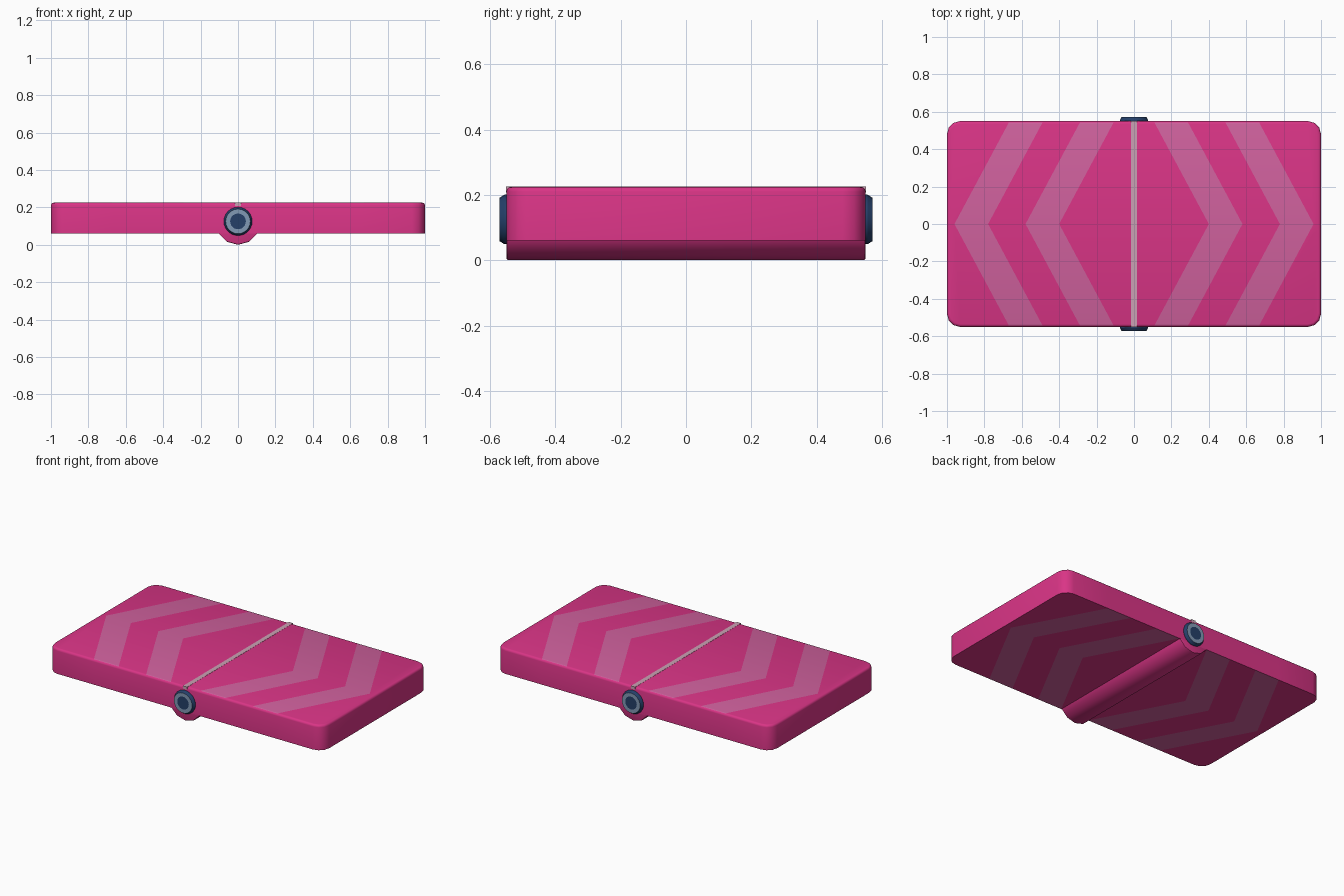
import bpy, bmesh
from math import pi, sin, cos, radians
from mathutils import Vector

cube = bpy.data.objects.get("Cube")
if cube:
    bpy.data.objects.remove(cube, do_unlink=True)


def material(name, rgb):
    m = bpy.data.materials.new(name)
    m.use_nodes = True
    m.diffuse_color = (*rgb, 1)
    m.node_tree.nodes["Principled BSDF"].inputs["Base Color"].default_value = (*rgb, 1)
    return m


PINK = material("hot pink", (0.70, 0.035, 0.24))
STRIPE = material("pale pink stripe", (0.63, 0.12, 0.34))
SEAM = material("seam grey pink", (0.60, 0.36, 0.46))
NAVY = material("navy blue", (0.018, 0.05, 0.14))
STEEL = material("steel blue", (0.22, 0.32, 0.46))


def finish(bm, name, *mats):
    mesh = bpy.data.meshes.new(name)
    bmesh.ops.recalc_face_normals(bm, faces=bm.faces)
    bm.to_mesh(mesh)
    bm.free()
    obj = bpy.data.objects.new(name, mesh)
    bpy.context.collection.objects.link(obj)
    for m in mats:
        mesh.materials.append(m)
    return obj


def smooth(obj, angle):
    bpy.ops.object.select_all(action="DESELECT")
    bpy.context.view_layer.objects.active = obj
    obj.select_set(True)
    bpy.ops.object.shade_smooth_by_angle(angle=radians(angle))


def mirror(obj, *axes):
    mod = obj.modifiers.new("Mirror", "MIRROR")
    mod.use_axis = [a in axes for a in "XYZ"]


def cut(bm, point, normal, clear=False):
    bmesh.ops.bisect_plane(bm, geom=bm.verts[:] + bm.edges[:] + bm.faces[:],
                           plane_co=point, plane_no=normal, clear_inner=clear)


# Slab: one quarter with rounded corner, mirrored twice
HX, HY, Z0, Z1 = 1.0, 0.55, 0.06, 0.225
bm = bmesh.new()
bmesh.ops.create_cube(bm, size=1)
for v in bm.verts:
    v.co = (v.co.x * 2 * HX, v.co.y * 2 * HY, Z0 if v.co.z < 0 else Z1)
upright = [e for e in bm.edges if abs(e.verts[0].co.z - e.verts[1].co.z) > 0.1]
bmesh.ops.bevel(bm, geom=upright, offset=0.07, segments=3, profile=0.5, affect="EDGES")
rim = [e for e in bm.edges if all(v.co.z > Z1 - 0.001 for v in e.verts)]
bmesh.ops.bevel(bm, geom=rim, offset=0.015, segments=3, profile=0.5, affect="EDGES")
cut(bm, (0, 0, 0), (1, 0, 0), True)
cut(bm, (0, 0, 0), (0, 1, 0), True)

# Chevrons: cut along slanted lines, coloured on top and bottom
SLOPE = 0.536
BANDS = [(0.40, 0.58), (0.78, 0.96)]
for band in BANDS:
    for x in band:
        cut(bm, (x, 0, 0), Vector((1, SLOPE, 0)).normalized())
bm.normal_update()
for f in bm.faces:
    c = f.calc_center_median()
    u = c.x + SLOPE * c.y
    if abs(f.normal.z) > 0.8 and any(a < u < b for a, b in BANDS):
        f.material_index = 1
slab = finish(bm, "slab", PINK, STRIPE)
mirror(slab, "X", "Y")
smooth(slab, 40)

# Seam strip between the two halves
bm = bmesh.new()
bmesh.ops.create_cube(bm, size=1)
for v in bm.verts:
    v.co = (v.co.x * 0.03, v.co.y * 2 * (HY + 0.001), 0.217 + v.co.z * 0.018)
finish(bm, "seam_strip", SEAM)

# Hinge barrel: lower half of a twelve sided tube
bm = bmesh.new()
RB = 0.12
rim = [bm.verts.new((RB * sin(a), -HY, RB - RB * cos(a)))
       for a in [k * pi / 6 for k in range(-3, 4)]]
face = bm.faces.new(rim)
ext = bmesh.ops.extrude_face_region(bm, geom=[face])["geom"]
bmesh.ops.translate(bm, vec=(0, 2 * HY, 0), verts=[g for g in ext if isinstance(g, bmesh.types.BMVert)])
ends = [e for e in bm.edges if abs(e.verts[0].co.y - e.verts[1].co.y) < 0.01]
bmesh.ops.bevel(bm, geom=ends, offset=0.006, segments=2, profile=0.5, affect="EDGES")
barrel = finish(bm, "hinge_barrel", PINK)
smooth(barrel, 40)

# Hinge caps: turned profile with a pale ring on the face
bm = bmesh.new()
SIDES, CZ = 24, 0.125
profile = [(0.076, 0.54), (0.076, 0.556), (0.066, 0.572), (0.042, 0.572)]
rings = [[bm.verts.new((r * cos(t), -y, CZ + r * sin(t)))
          for t in [2 * pi * k / SIDES for k in range(SIDES)]] for r, y in profile]
for i in range(len(rings) - 1):
    for k in range(SIDES):
        n = (k + 1) % SIDES
        f = bm.faces.new((rings[i][k], rings[i][n], rings[i + 1][n], rings[i + 1][k]))
        f.material_index = int(i == 2)
bm.faces.new(rings[-1])
bm.faces.new(rings[0])
caps = finish(bm, "hinge_caps", NAVY, STEEL)
mirror(caps, "Y")
smooth(caps, 30)
